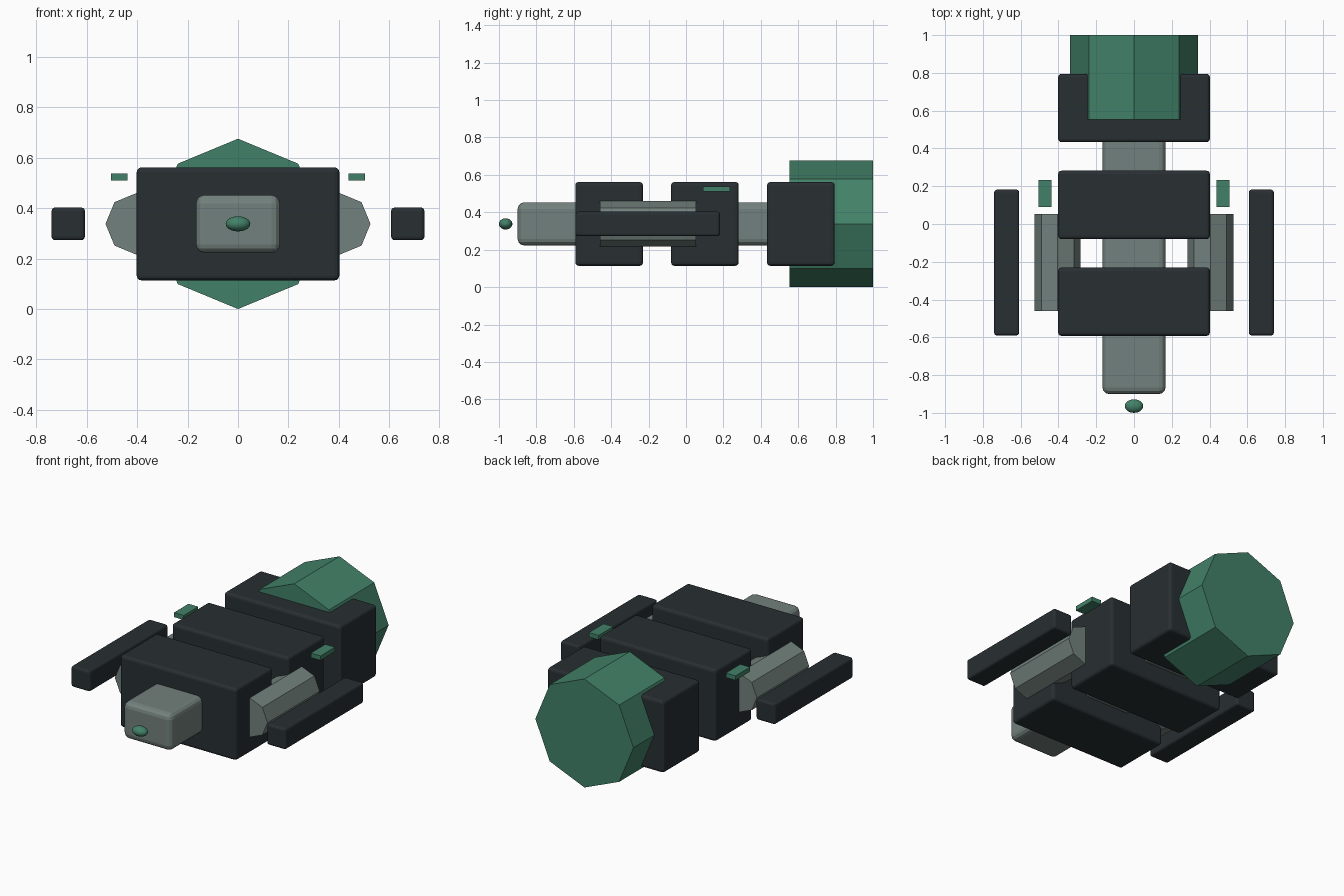
import bpy, math

if "Cube" in bpy.data.objects:
    bpy.data.objects.remove(bpy.data.objects["Cube"])

CZ = 0.338  # height of the ship's long axis


def material(name, rgb):
    m = bpy.data.materials.new(name)
    m.diffuse_color = (*rgb, 1)
    m.use_nodes = True
    m.node_tree.nodes["Principled BSDF"].inputs["Base Color"].default_value = m.diffuse_color
    return m


DARK = material("dark_hull", (0.021, 0.028, 0.032))
GREY = material("grey_metal", (0.17, 0.22, 0.205))
GREEN = material("green_glow", (0.055, 0.22, 0.14))


def box(name, x, y, z, mat, bevel=0.0, segments=3):
    """Box from (min, max) ranges, with optional rounded edges."""
    rng = (x, y, z)
    bpy.ops.mesh.primitive_cube_add(size=1, location=[(a + b) / 2 for a, b in rng])
    o = bpy.context.object
    o.name = name
    o.scale = [b - a for a, b in rng]
    bpy.ops.object.transform_apply(location=False, rotation=False, scale=True)
    o.data.materials.append(mat)
    if bevel:
        m = o.modifiers.new("rounded_edges", 'BEVEL')
        m.width, m.segments = bevel, segments
    return o


def octagon(name, x, y, radius, mat):
    """Eight-sided prism lying along y, with a corner pointing up."""
    bpy.ops.mesh.primitive_cylinder_add(
        vertices=8, radius=radius, depth=y[1] - y[0],
        location=(x, (y[0] + y[1]) / 2, CZ), rotation=(math.pi / 2, 0, 0))
    o = bpy.context.object
    o.name = name
    o.data.materials.append(mat)
    return o


# central spine
box("spine", (-0.167, 0.167), (-0.9, 0.6), (CZ - 0.115, CZ + 0.115), GREY, 0.034, 3)

# three hull blocks
for i, y0 in enumerate((-0.592, -0.08, 0.433)):
    box(f"hull_block_{i + 1}", (-0.402, 0.402), (y0, y0 + 0.362),
        (CZ - 0.224, CZ + 0.224), DARK, 0.018)

# rear engine
octagon("engine", 0, (0.553, 1.0), CZ, GREEN)

# side pods, outer rails and marker lights
for side, s in (("left", -1), ("right", 1)):
    octagon(f"{side}_pod", s * 0.404, (-0.461, 0.053), 0.122, GREY)
    box(f"{side}_rail", sorted((s * 0.608, s * 0.74)), (-0.59, 0.182),
        (CZ - 0.065, CZ + 0.065), DARK, 0.014)
    box(f"{side}_light", sorted((s * 0.438, s * 0.505)), (0.091, 0.234),
        (0.51, 0.538), GREEN)

# nose sensor
bpy.ops.mesh.primitive_uv_sphere_add(segments=16, ring_count=10, radius=1,
                                     location=(0, -0.964, CZ))
nose = bpy.context.object
nose.name = "nose_sensor"
nose.scale = (0.049, 0.036, 0.03)
nose.data.materials.append(GREEN)
bpy.ops.object.shade_smooth_by_angle()
